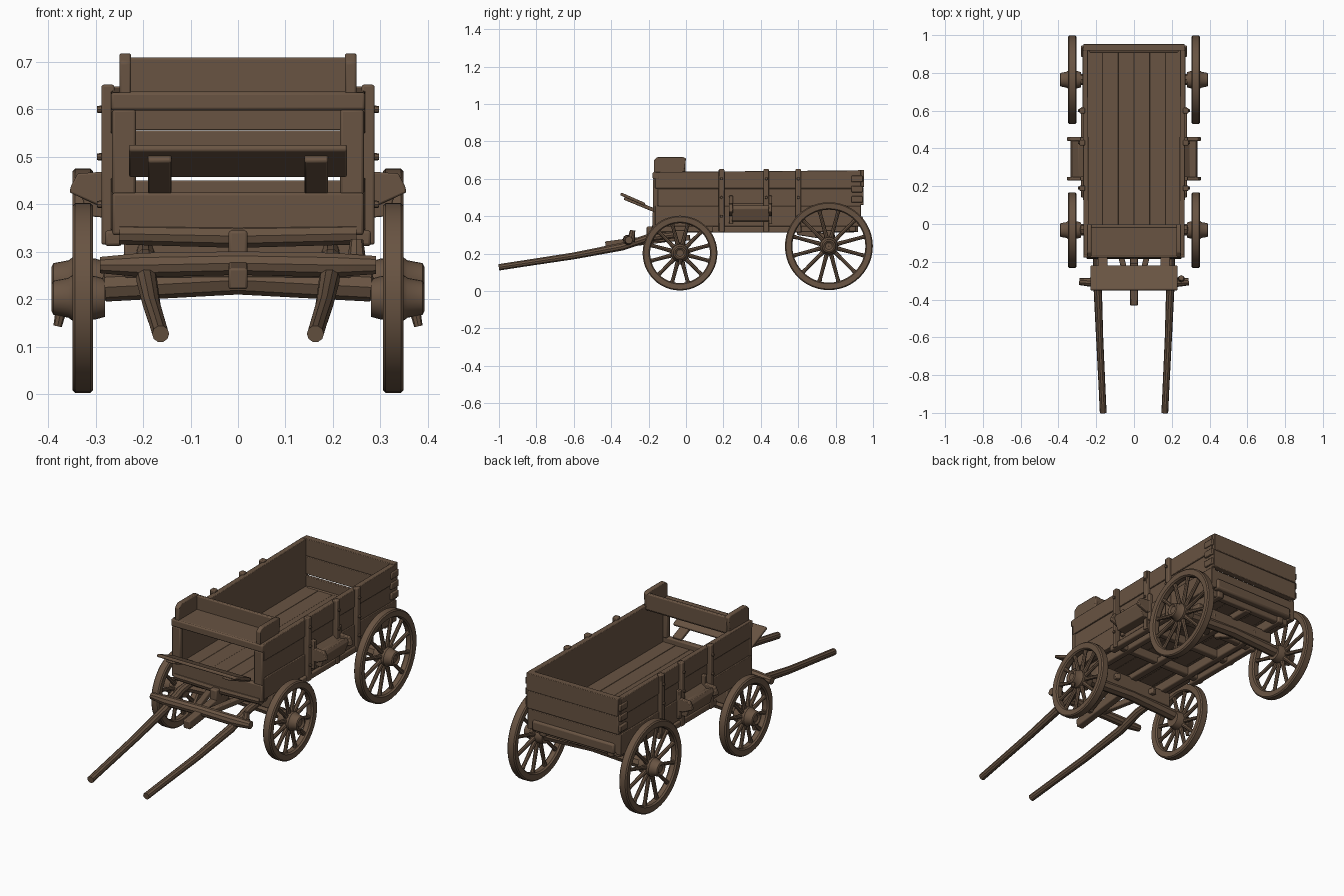
import bpy, bmesh, math, random
from mathutils import Vector, Matrix

if "Cube" in bpy.data.objects:
    bpy.data.objects.remove(bpy.data.objects["Cube"])

random.seed(4)
wood = bpy.data.materials.new("weathered brown wood")
wood.diffuse_color = (0.14, 0.088, 0.055, 1)
wood.use_nodes = True
wood.node_tree.nodes["Principled BSDF"].inputs["Base Color"].default_value = wood.diffuse_color


def finish(name, bm, bevel=0.0):
    bmesh.ops.recalc_face_normals(bm, faces=bm.faces[:])
    me = bpy.data.meshes.new(name)
    bm.to_mesh(me)
    bm.free()
    me.materials.append(wood)
    ob = bpy.data.objects.new(name, me)
    bpy.context.collection.objects.link(ob)
    if bevel:
        m = ob.modifiers.new("worn edges", 'BEVEL')
        m.width, m.segments = bevel, 2
    return ob


def add_box(bm, x, y, z):
    """x, y, z are pairs of limits in any order."""
    c = Vector([(a + b) / 2 for a, b in (x, y, z)])
    s = [abs(b - a) for a, b in (x, y, z)]
    bmesh.ops.create_cube(bm, size=1, matrix=Matrix.Translation(c) @ Matrix.Diagonal((*s, 1)))


def box(name, x, y, z, bevel=0.006):
    bm = bmesh.new()
    add_box(bm, x, y, z)
    return finish(name, bm, bevel)


def beam(name, p, q, w, h, bevel=0.005):
    """Rectangular bar from p to q, height h kept upright."""
    p, q = Vector(p), Vector(q)
    d = (q - p).normalized()
    side = d.cross(Vector((0, 0, 1))).normalized()
    rot = Matrix((side, d, side.cross(d))).transposed().to_4x4()
    bm = bmesh.new()
    bmesh.ops.create_cube(bm, size=1, matrix=Matrix.Translation((p + q) / 2) @ rot
                          @ Matrix.Diagonal((w, (q - p).length, h, 1)))
    return finish(name, bm, bevel)


def add_tube(bm, pts, radii, n=10):
    pts = [Vector(p) for p in pts]
    rings = []
    for i, p in enumerate(pts):
        d = pts[min(i + 1, len(pts) - 1)] - pts[max(i - 1, 0)]
        rot = d.to_track_quat('Z', 'Y')
        rings.append([bm.verts.new(p + rot @ Vector((radii[i] * math.cos(k * math.tau / n),
                      radii[i] * math.sin(k * math.tau / n), 0))) for k in range(n)])
    for a, b in zip(rings, rings[1:]):
        for k in range(n):
            bm.faces.new((a[k], a[(k + 1) % n], b[(k + 1) % n], b[k]))
    bm.faces.new(rings[0])
    bm.faces.new(rings[-1])


def tube(name, pts, radii, n=10):
    bm = bmesh.new()
    add_tube(bm, pts, radii, n)
    return finish(name, bm)


def prism_x(name, prof, x0, x1, bevel):
    """(y, z) outline extruded from x0 to x1."""
    bm = bmesh.new()
    ends = [[bm.verts.new((x, y, z)) for y, z in prof] for x in (x0, x1)]
    for k in range(len(prof)):
        j = (k + 1) % len(prof)
        bm.faces.new((ends[0][k], ends[0][j], ends[1][j], ends[1][k]))
    bm.faces.new(ends[0])
    bm.faces.new(ends[1])
    return finish(name, bm, bevel)


def prism_y(name, prof, y0, y1, bevel):
    """(x, z) outline extruded from y0 to y1."""
    ob = prism_x(name, prof, y0, y1, bevel)
    ob.data.transform(Matrix(((0, 1, 0, 0), (1, 0, 0, 0), (0, 0, 1, 0), (0, 0, 0, 1))))
    ob.data.flip_normals()
    return ob


def lathe_x(name, profile, centre, n=48):
    """Closed (x, radius) profile turned about the x axis."""
    bm = bmesh.new()
    c = Vector(centre)
    rings = [[bm.verts.new(c + Vector((x, r * math.cos(a), r * math.sin(a)))) for x, r in profile]
             for a in (k * math.tau / n for k in range(n))]
    m = len(profile)
    for k in range(n):
        a, b = rings[k], rings[(k + 1) % n]
        for j in range(m):
            bm.faces.new((a[j], a[(j + 1) % m], b[(j + 1) % m], b[j]))
    return finish(name, bm)


SIDES = ((-1, "left"), (1, "right"))

# Wheels with rim, hub, spokes and hanging linchpin
for s, side in SIDES:
    for pos, y, z, R in (("front", -0.032, 0.203, 0.20), ("rear", 0.764, 0.24, 0.235)):
        tag = f"{pos}_{side}_wheel"
        c = (s * 0.327, y, z)
        lathe_x(tag + "_rim", [(-.022, R - .006), (-.016, R), (.016, R), (.022, R - .006),
                               (.02, R - .034), (.012, R - .04), (-.012, R - .04), (-.02, R - .034)], c)
        hub = [(-.047, .001), (-.047, .04), (-.025, .046), (.022, .048), (.03, .042),
               (.062, .036), (.066, .028), (.058, .018), (.058, .001)]
        lathe_x(tag + "_hub", [(s * x, r) for x, r in hub], c, 24)
        bm = bmesh.new()
        for k in range(12):
            a = (k + 0.5) * math.tau / 12
            d = Vector((0, math.cos(a), math.sin(a)))
            add_tube(bm, [Vector(c) + d * r for r in (.03, .08, R - .06, R - .03)],
                     [.013, .0105, .0095, .013], 8)
        finish(tag + "_spokes", bm)
    tube(f"{side}_linchpin", [(s * .372, -.03, .18), (s * .38, -.03, .143)], [.012, .009], 8)

# Axles and bolsters
for pos, y, z in (("front", -0.03, 0.225), ("rear", 0.765, 0.245)):
    tube(pos + "_axle", [(-.37, y, z - .01), (-.285, y, z - .005), (-.28, y, z), (0, y, z + .015),
                         (.28, y, z), (.285, y, z - .005), (.37, y, z - .01)],
         [.018, .02, .03, .03, .03, .02, .018], 8)
    box(pos + "_bolster", (-.24, .24), (y - .028, y + .028), (z + .02, .325))

# Underside frame: sills, reach pole, cross bars, hounds
box("reach_pole", (-.02, .02), (-.15, .90), (.312, .345))
for s, side in SIDES:
    box(side + "_sill", (s * .18, s * .215), (-.15, .92), (.315, .37))
    box(side + "_lower_rail", (s * .245, s * .28), (.14, .62), (.312, .345))
    beam(side + "_front_hound", (s * .035, -.30, .27), (s * .12, .02, .285), .03, .03)
    beam(side + "_rear_hound", (s * .03, .60, .315), (s * .14, .79, .285), .03, .03)
for i, y in enumerate((.19, .42, .60, .89)):
    box(f"cross_bar_{i + 1}", (-.25, .25), (y - .018, y + .018), (.318, .365))

# Bed floor planks
bm = bmesh.new()
for i in range(6):
    x = -.25 + i * .5 / 6
    t = .398 + random.uniform(-.002, .002)
    add_box(bm, (x, x + .0834), (-.16, .935), (.362, t))
finish("floor_planks", bm, .002)

for s, side in SIDES:
    # box side: three planks over a thin lining
    bm = bmesh.new()
    for z0, z1, t in ((.345, .456, .268), (.457, .548, .264), (.549, .638, .268), (.36, .62, .258)):
        add_box(bm, (s * .24, s * t), (-.165, .935), (z0, z1))
    for v in bm.verts:  # slight flare and rise to the back
        v.co.x *= 1 + .02 * v.co.y
        if v.co.z > .63:
            v.co.z += .008 * v.co.y
    finish(side + "_side_planks", bm, .003)
    # upright stakes with bolts
    for i, y in enumerate((.19, .43, .60)):
        box(f"{side}_stake_{i + 1}", (s * .26, s * .288), (y - .015, y + .015), (.315, .652), .005)
        bm = bmesh.new()
        for z in (.40, .50, .60):
            add_tube(bm, [(s * .28, y, z), (s * .297, y, z)], [.009, .007], 8)
        finish(f"{side}_stake_bolts_{i + 1}", bm)
    # corner cleats at the tailgate
    bm = bmesh.new()
    for z in (.49, .545, .60):
        add_box(bm, (s * .255, s * .28), (.885, .945), (z - .017, z + .017))
    finish(side + "_rear_cleats", bm, .004)

    # side tool box: sloped trough between two end plates
    prism_y(side + "_tool_box", [(s * x, z) for x, z in ((.262, .37), (.315, .375), (.338, .44), (.328, .458),
                                                         (.295, .445), (.262, .47))], .245, .445, .003)
    for i, y in enumerate((.24, .45)):
        prism_y(f"{side}_tool_box_end_{i + 1}", [(s * x, z) for x, z in ((.262, .40), (.30, .40), (.355, .425),
                (.352, .438), (.338, .465), (.262, .47))], y - .01, y + .01, .004)
        box(f"{side}_tool_box_strap_{i + 1}", (s * .262, s * .285), (y - .011, y + .011), (.36, .51), .004)

# Tailgate boards, with the lowest board set in under a narrow gap
bm = bmesh.new()
for z0, z1, y1 in ((.352, .45, .935), (.46, .555, .95), (.556, .648, .953)):
    add_box(bm, (-.268, .268), (.918, y1), (z0, z1))
finish("tailgate_planks", bm, .003)
box("tailgate_sill", (-.24, .24), (.905, .946), (.345, .40), .01)

# Front frame around the opening
box("front_panel", (-.265, .265), (-.178, -.15), (.335, .425))
tube("front_lower_roll", [(-.25, -.16, .338), (0, -.16, .333), (.25, -.16, .338)], [.024, .026, .024], 10)
box("front_top_beam", (-.268, .268), (-.178, -.14), (.598, .636))
for s, side in SIDES:
    box(side + "_front_post", (s * .215, s * .265), (-.176, -.148), (.42, .60))

# Seat with back and end boards
box("seat", (-.245, .245), (-.172, -.005), (.618, .638))
beam("seat_back", (-.235, -.012, .667), (.235, -.012, .667), .02, .085)
for s, side in SIDES:
    prism_x(side + "_seat_end", [(-.172, .63), (-.01, .63), (0, .71), (-.02, .718), (-.15, .718),
                                 (-.172, .70)], s * .225, s * .25, .005)

# Footboard on two brackets
beam("footboard", (0, -.35, .52), (0, -.22, .463), .46, .016)
for s, side in SIDES:
    beam(side + "_footboard_bracket", (s * .165, -.33, .498), (s * .165, -.16, .428), .05, .02)

# Draw gear: splinter bar, tongue stub, clevis and two shafts
tube("splinter_bar", [(-.29, -.305, .272), (-.2, -.31, .272), (0, -.312, .276), (.2, -.31, .272), (.29, -.305, .272)],
     [.018, .027, .026, .027, .02], 10)
beam("tongue_stub", (0, -.43, .243), (0, -.10, .285), .04, .045)
box("tongue_block", (-.02, .02), (-.21, -.16), (.28, .345))
tube("bar_clevis", [(.25, -.295, .265), (.25, -.285, .325)], [.022, .014], 8)
for s, side in SIDES:
    tube(side + "_shaft", [(s * .195, -.02, .305), (s * .195, -.20, .285), (s * .192, -.34, .238),
                           (s * .182, -.60, .188), (s * .17, -.85, .15), (s * .163, -1.0, .127)],
         [.018, .022, .022, .019, .018, .018], 10)

bpy.ops.object.select_all(action='SELECT')
bpy.context.view_layer.objects.active = bpy.context.selected_objects[0]
bpy.ops.object.shade_smooth_by_angle(angle=math.radians(35))
